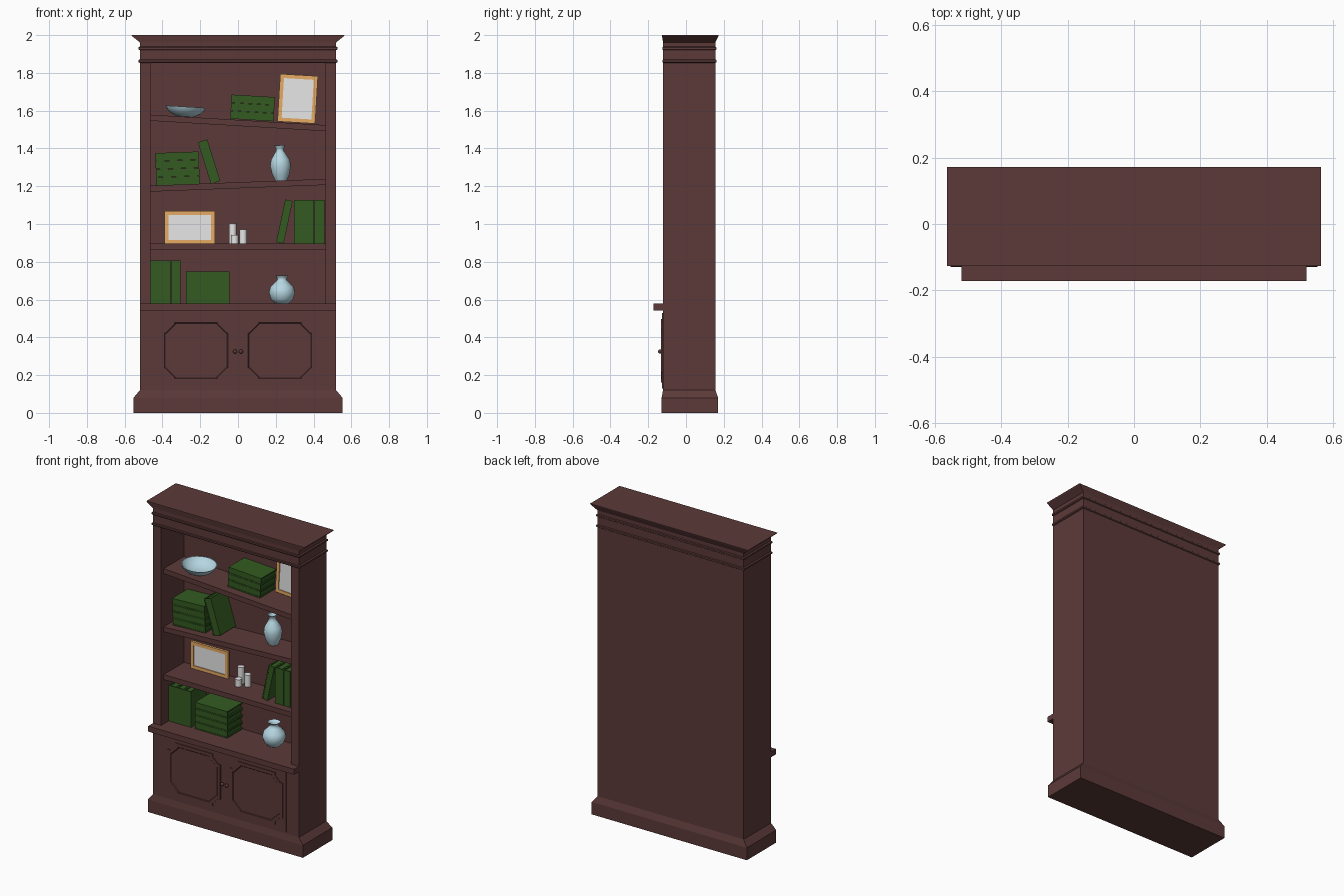
import bpy, bmesh, math
from mathutils import Vector

if "Cube" in bpy.data.objects:
    bpy.data.objects.remove(bpy.data.objects["Cube"], do_unlink=True)


def material(name, rgb):
    m = bpy.data.materials.new(name)
    m.use_nodes = True
    m.diffuse_color = (*rgb, 1)
    m.node_tree.nodes["Principled BSDF"].inputs["Base Color"].default_value = (*rgb, 1)
    return m


wood = material("dark_wood", (0.107, 0.042, 0.041))
green = material("green_cloth", (0.033, 0.105, 0.015))
gold = material("honey_wood", (0.80, 0.41, 0.13))
white = material("off_white", (0.8, 0.8, 0.8))
glaze = material("pale_blue_glaze", (0.47, 0.68, 0.76))


def finish(name, bm, mat, loc=(0, 0, 0), tilt=0, smooth=False):
    """Turn a bmesh into an object, tilted sideways (clockwise from the front)."""
    bmesh.ops.recalc_face_normals(bm, faces=bm.faces)
    mesh = bpy.data.meshes.new(name)
    bm.to_mesh(mesh)
    bm.free()
    mesh.materials.append(mat)
    ob = bpy.data.objects.new(name, mesh)
    ob.location = loc
    ob.rotation_euler.y = math.radians(tilt)
    bpy.context.collection.objects.link(ob)
    if smooth:
        bpy.ops.object.select_all(action='DESELECT')
        ob.select_set(True)
        bpy.context.view_layer.objects.active = ob
        bpy.ops.object.shade_smooth_by_angle(angle=math.radians(50))
    return ob


def add_box(bm, lo, hi):
    vs = bmesh.ops.create_cube(bm, size=1)["verts"]
    for v in vs:
        v.co = Vector([(a + b) / 2 + c * (b - a) for a, b, c in zip(lo, hi, v.co)])


def box(name, lo, hi, mat, loc=(0, 0, 0), tilt=0):
    bm = bmesh.new()
    add_box(bm, lo, hi)
    return finish(name, bm, mat, loc, tilt)


def loft(name, rings, mat):
    """Stack of rectangles, each given as half width, front, back, height."""
    bm = bmesh.new()
    loops = [[bm.verts.new(p) for p in ((-w, f, z), (w, f, z), (w, b, z), (-w, b, z))]
             for w, f, b, z in rings]
    for low, high in zip(loops, loops[1:]):
        for i in range(4):
            j = (i + 1) % 4
            bm.faces.new((low[i], low[j], high[j], high[i]))
    bm.faces.new(loops[0])
    bm.faces.new(loops[-1])
    return finish(name, bm, mat)


def lathe(name, profile, mat, loc, tilt=0, steps=24):
    """Revolve a radius/height profile around z."""
    bm = bmesh.new()
    vs = [bm.verts.new((r, 0, z)) for r, z in profile]
    es = [bm.edges.new(pair) for pair in zip(vs, vs[1:])]
    bmesh.ops.spin(bm, geom=vs + es, axis=(0, 0, 1), cent=(0, 0, 0),
                   angle=math.tau, steps=steps)
    bmesh.ops.remove_doubles(bm, verts=bm.verts, dist=0.0005)
    return finish(name, bm, mat, loc, tilt, smooth=True)


# Carcass
W, F, B = 0.52, -0.122, 0.156
IN, BACK = 0.463, 0.112
for side, s in (("left", 1), ("right", -1)):
    x0, x1 = sorted((s * IN, s * W))
    box(side + "_side", (x0, F, 0.55), (x1, B, 1.86), wood)
box("back_panel", (-IN, BACK, 0.55), (IN, B, 1.86), wood)
box("top_rail", (-W, F, 1.855), (W, B, 1.968), wood)
box("lower_cabinet", (-W, F, 0.1), (W, B, 0.56), wood)
box("counter_ledge", (-W, -0.172, 0.543), (W, F + 0.01, 0.578), wood)
box("cabinet_top", (-IN, F, 0.55), (IN, BACK, 0.578), wood)

# Mouldings
loft("plinth", [(0.553, -0.129, 0.17, 0), (0.553, -0.129, 0.17, 0.08),
                (W, F, B, 0.12)], wood)
loft("cornice", [(W, F, B, 1.962), (0.53, -0.123, 0.16, 1.97), (0.56, -0.127, 0.171, 1.994),
                 (0.563, -0.127, 0.172, 2.0)], wood)
for name, z in (("upper_bead", 1.93), ("lower_bead", 1.862)):
    loft(name, [(W, F, B, z - 0.009), (0.528, -0.125, 0.161, z - 0.005),
                (0.528, -0.125, 0.161, z + 0.005), (W, F, B, z + 0.009)], wood)

# Shelves
TILT_MID, TILT_TOP = -2.2, 3.4
for name, z, tilt in (("lower_shelf", 0.88, 0), ("middle_shelf", 1.205, TILT_MID),
                      ("upper_shelf", 1.535, TILT_TOP)):
    box(name, (-0.468, -0.095, -0.016), (0.468, BACK + 0.01, 0.016), wood, (0, 0, z), tilt)


# Cabinet doors with notched raised panels
def door_panel(name, cx, cz, w, h, n=0.055, s=0.018):
    corner = [(w - n, h), (w - n, h - s), (w - s, h - n), (w, h - n)]
    outline = []
    for sx, sz in ((1, 1), (1, -1), (-1, -1), (-1, 1)):
        pts = [(sx * x, sz * z) for x, z in corner]
        outline += pts if sx * sz > 0 else pts[::-1]
    bm = bmesh.new()
    back = bm.faces.new([bm.verts.new((x, 0, z)) for x, z in outline])
    ext = bmesh.ops.extrude_face_region(bm, geom=[back])["geom"]
    bmesh.ops.translate(bm, vec=(0, -0.007, 0),
                        verts=[g for g in ext if isinstance(g, bmesh.types.BMVert)])
    front = [g for g in ext if isinstance(g, bmesh.types.BMFace)]
    bmesh.ops.recalc_face_normals(bm, faces=bm.faces)
    bmesh.ops.inset_region(bm, faces=front, thickness=0.02, use_even_offset=True)
    bmesh.ops.inset_region(bm, faces=front, thickness=0.004, depth=-0.004,
                           use_even_offset=True)
    finish(name, bm, wood, (cx, -0.1255, cz))


box("door_board", (-0.433, -0.127, 0.13), (0.43, F + 0.01, 0.53), wood)
for side, s in (("left", 1), ("right", -1)):
    door_panel(side + "_door_panel", s * 0.222, 0.33, 0.188, 0.168)
    bm = bmesh.new()
    bmesh.ops.create_uvsphere(bm, u_segments=12, v_segments=8, radius=0.011)
    finish(side + "_knob", bm, wood, (s * 0.016, -0.138, 0.325), smooth=True)
    box(side + "_knob_stem", (-0.004, -0.012, -0.004), (0.004, 0.012, 0.004), wood,
        (s * 0.016, -0.126, 0.325))


# Books: two covers, a spine to the front and a recessed page block
LONG, DEEP = 0.23, 0.16


def book(name, x, z, thick, tilt=0):
    """Upright book centred at x, z."""
    t, h, d, c = thick / 2, LONG / 2, DEEP / 2, 0.007
    bm = bmesh.new()
    add_box(bm, (-t, -d, -h), (-t + c, d, h))
    add_box(bm, (t - c, -d, -h), (t, d, h))
    add_box(bm, (-t + c, -d + 0.002, -h), (t - c, -d + c, h))
    add_box(bm, (-t + c, -d + c, -h + c), (t - c, d - c, h - c))
    finish(name, bm, green, (x, 0.034, z), tilt)


def stack(name, x, z, count, tilt=0):
    """Pile of flat books whose underside centre is x, z."""
    a = math.radians(tilt)
    for i in range(count):
        up = 0.0215 + i * 0.043
        book(f"{name}_{i + 1}", x + up * math.sin(a), z + up * math.cos(a), 0.042, tilt + 90)


for i in range(3):
    book(f"bottom_upright_book_{i + 1}", -0.437 + i * 0.0535, 0.693, 0.052)
    book(f"lower_upright_book_{i + 1}", 0.322 + i * 0.055, 1.011, 0.053)
book("lower_leaning_book", 0.246, 1.013, 0.04, 12)
book("middle_leaning_book", -0.153, 1.33, 0.052, -17.4)
stack("bottom_stacked_book", -0.16, 0.578, 4)
stack("middle_stacked_book", -0.317, 1.208, 4, TILT_MID)
stack("upper_stacked_book", 0.073, 1.55, 3, TILT_TOP)


# Picture frames
def picture(name, x, y, z, w, h, tilt=0, rim=0.021):
    loc = (x, y, z)
    bm = bmesh.new()
    for s in (-1, 1):
        x0, x1 = sorted((s * w, s * (w - rim)))
        add_box(bm, (x0, 0, -h), (x1, 0.016, h))
        z0, z1 = sorted((s * h, s * (h - rim)))
        add_box(bm, (-w + rim, 0, z0), (w - rim, 0.016, z1))
    finish(name + "_frame", bm, gold, loc, tilt)
    box(name + "_sheet", (rim - w, 0.006, rim - h), (w - rim, 0.014, h - rim),
        white, loc, tilt)


picture("wide_picture", -0.255, 0.07, 0.982, 0.133, 0.087)
picture("tall_picture", 0.316, 0.08, 1.663, 0.1, 0.126, TILT_TOP)

# Candles
for name, x, y, h in (("tall", -0.028, 0.07, 0.108), ("medium", 0.027, 0.06, 0.077),
                      ("short", -0.018, 0.03, 0.047)):
    lathe(name + "_candle", [(0, 0), (0.02, 0), (0.02, h), (0, h)], white,
          (x, y, 0.895), steps=16)

# Vases and bowl
lathe("round_vase", [(0, 0), (0.035, 0), (0.058, 0.022), (0.07, 0.058), (0.062, 0.088),
                     (0.036, 0.114), (0.025, 0.126), (0.026, 0.138), (0.037, 0.15),
                     (0.031, 0.149), (0.02, 0.134), (0.02, 0.118), (0, 0.1)],
      glaze, (0.233, 0.035, 0.578))
lathe("slim_vase", [(0, 0), (0.03, 0), (0.046, 0.035), (0.055, 0.08), (0.049, 0.112),
                    (0.029, 0.145), (0.02, 0.16), (0.021, 0.172), (0.03, 0.188),
                    (0.025, 0.187), (0.016, 0.17), (0.016, 0.15), (0, 0.13)],
      glaze, (0.228, 0.035, 1.229), TILT_MID)
lathe("bowl", [(0, 0), (0.045, 0), (0.08, 0.016), (0.1, 0.037), (0.107, 0.052),
               (0.102, 0.052), (0.092, 0.037), (0.07, 0.02), (0.04, 0.008), (0, 0.007)],
      glaze, (-0.28, 0, 1.569), TILT_TOP)
